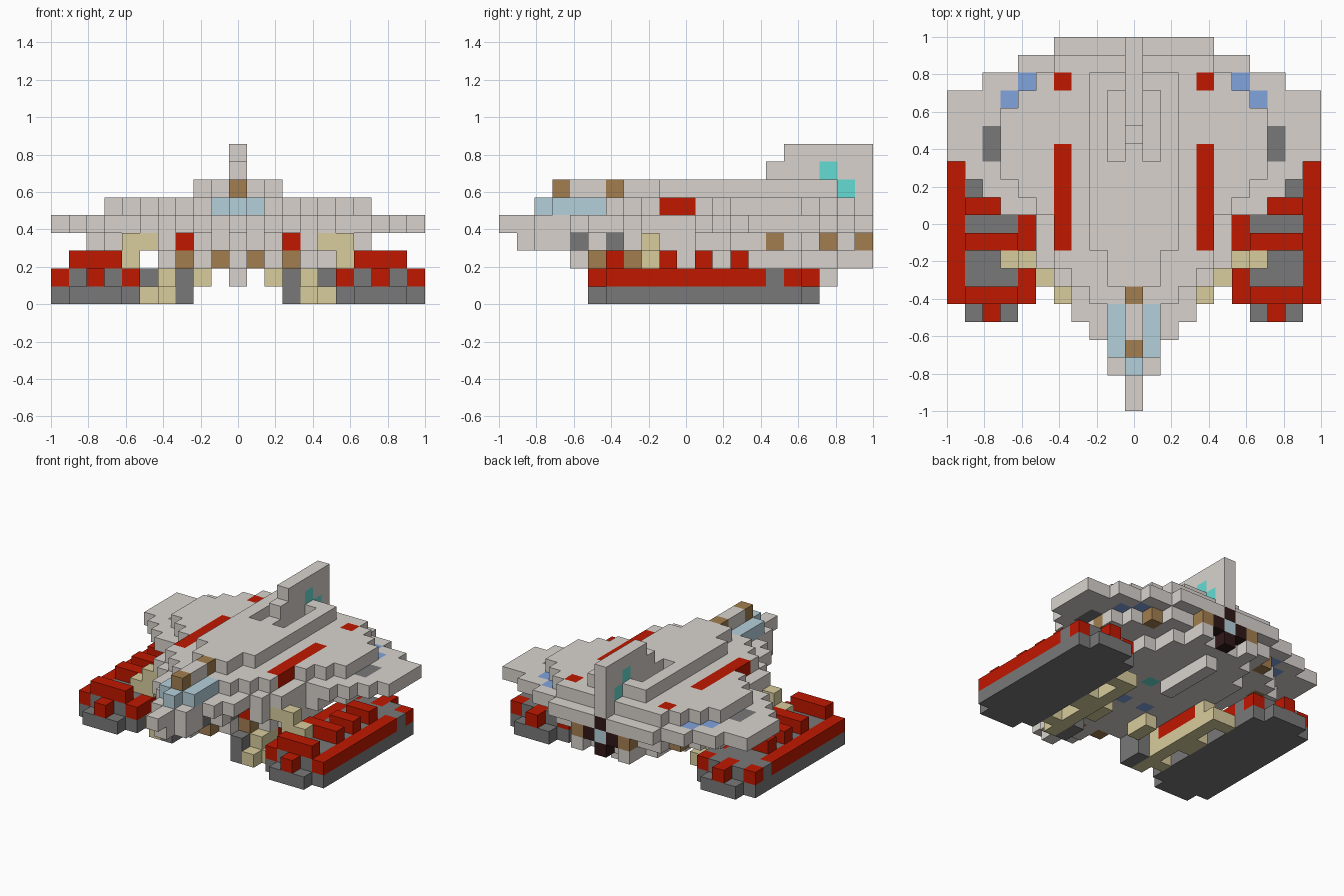
import bpy

cube = bpy.data.objects.get("Cube")
if cube:
    bpy.data.objects.remove(cube)

V = 2 / 21  # edge of one block

COLOURS = {
    "hull_grey": (0.69, 0.65, 0.615),
    "red": (0.53, 0.009, 0.0),
    "dark_grey": (0.19, 0.19, 0.19),
    "tan": (0.69, 0.61, 0.34),
    "brown": (0.36, 0.21, 0.08),
    "glass": (0.46, 0.63, 0.71),
    "blue": (0.22, 0.37, 0.72),
    "teal": (0.13, 0.72, 0.66),
    "engine_black": (0.03, 0.009, 0.009),
}
materials = {}
for name, rgb in COLOURS.items():
    mat = bpy.data.materials.new(name)
    mat.use_nodes = True
    mat.diffuse_color = (*rgb, 1)
    mat.node_tree.nodes["Principled BSDF"].inputs["Base Color"].default_value = (*rgb, 1)
    materials[name] = mat

cells = {}  # (column, row, level) -> (part, colour)


def block(part, colour, cols, rows, levels):
    """Fill an inclusive range of blocks on both sides."""
    for i in range(cols[0], cols[-1] + 1):
        for j in range(rows[0], rows[-1] + 1):
            for k in range(levels[0], levels[-1] + 1):
                cells[i, j, k] = cells[-i, j, k] = (part, colour)


def deck(part, level, first_row, widths):
    """Fill a level; each hex digit is the half width of one row."""
    for n, digit in enumerate(widths):
        block(part, "hull_grey", (0, int(digit, 16)), (first_row + n,), (level,))


# Hull decks, bottom to top
deck("lower_hull", 2, 4, "01234444444443322")
deck("under_hull", 3, 1, "01112246556677776542")
deck("main_deck", 4, 0, "00112334555789AAAA864")
deck("upper_deck", 5, 2, "0111234445677776540")
deck("roof", 6, 3, "000011222222222200")
block("keel", "hull_grey", (0,), (14, 18), (1,))
cells[-8, 14, 3] = cells[-8, 15, 3] = ("under_hull", "hull_grey")
for row in range(9, 13):
    cells[5, row, 2] = ("lower_hull", "hull_grey")

# Roof recesses beside the fin, and notches under the engine
for col in (-1, 1):
    for row in range(14, 18):
        del cells[col, row, 6]
    del cells[col, 20, 2]

# Tail fin
block("tail_fin", "hull_grey", (0,), (19, 20), (5, 6))
block("tail_fin", "hull_grey", (0,), (15, 20), (7,))
block("tail_fin", "hull_grey", (0,), (16, 20), (8,))
block("tail_fin", "teal", (0,), (18,), (7,))
block("tail_fin", "teal", (0,), (19,), (6,))

# Cockpit glass and its brown posts
block("cockpit", "glass", (0, 1), (3, 5), (5,))
block("cockpit", "glass", (0,), (2,), (5,))
for row in (3, 6):
    block("cockpit", "brown", (0,), (row,), (6,))

# Deck markings
block("upper_deck", "red", (4,), (9, 14), (5,))
block("upper_deck", "red", (4,), (18,), (5,))
block("main_deck", "blue", (7,), (17,), (4,))
block("main_deck", "blue", (6,), (18,), (4,))
block("main_deck", "dark_grey", (8,), (14, 15), (4,))

# Hull side details
block("under_hull", "dark_grey", (1,), (4,), (3,))
block("under_hull", "dark_grey", (2,), (6,), (3,))
block("under_hull", "red", (3,), (7,), (3,))
for col, row in ((7, 15), (5, 18), (2, 20)):
    block("under_hull", "brown", (col,), (row,), (3,))
for col, row in ((1, 5), (3, 7)):
    block("lower_hull", "brown", (col,), (row,), (2,))
block("lower_hull", "blue", (1,), (10,), (2,))
block("lower_hull", "teal", (1,), (13,), (2,))

# Rear engine cross
block("engine", "engine_black", (0,), (20,), (2, 4))
block("engine", "engine_black", (1,), (20,), (3,))
block("engine", "glass", (0,), (20,), (3,))

# Tracks
block("track", "dark_grey", (6, 10), (6, 16), (0,))
block("track", "dark_grey", (7, 9), (5, 17), (0,))
block("track", "dark_grey", (7, 9), (6, 16), (1,))
for col in (6, 10):
    block("track", "red", (col,), (6, 14), (1,))
    block("track", "dark_grey", (col,), (15,), (1,))
    block("track", "red", (col,), (16,), (1,))
for row in (5, 16):
    block("track", "red", (8,), (row, row + 1), (1,))
for row, first in ((6, 7), (9, 7), (11, 8), (13, 8)):
    block("track_bars", "red", (first, 9), (row,), (2,))

# Struts joining tracks to hull
block("strut", "tan", (6, 7), (8,), (2,))
block("strut", "tan", (5, 6), (8,), (3,))

# Inner runners: a ladder of rails and rungs
block("runner", "tan", (4,), (6, 14), (0,))
for row in (7, 10, 11, 14):
    block("runner", "tan", (5,), (row,), (0,))
block("runner", "tan", (4,), (7, 13), (1,))
block("runner", "red", (4,), (9, 12), (1,))
block("runner", "dark_grey", (5,), (10, 11), (1,))
block("runner", "dark_grey", (3,), (6, 7), (0, 1))
block("runner", "tan", (2,), (8, 9), (1,))


def face_corners(cell, axis, sign):
    """Corners of one block face, wound outwards."""
    u, w = (axis + 1) % 3, (axis + 2) % 3
    corners = []
    for a, b in ((0, 0), (1, 0), (1, 1), (0, 1))[::sign]:
        corner = list(cell)
        corner[axis] += sign > 0
        corner[u] += a
        corner[w] += b
        corners.append(tuple(corner))
    return corners


def build(part):
    """Make one object from the exposed faces of a part."""
    verts, faces, colours = {}, [], []
    for cell, (owner, colour) in cells.items():
        if owner != part:
            continue
        for axis in range(3):
            for sign in (-1, 1):
                near = list(cell)
                near[axis] += sign
                if tuple(near) in cells:
                    continue
                faces.append([verts.setdefault(c, len(verts))
                              for c in face_corners(cell, axis, sign)])
                colours.append(colour)
    mesh = bpy.data.meshes.new(part)
    mesh.from_pydata([((x - 0.5) * V, y * V - 1, z * V) for x, y, z in verts], [], faces)
    slots = sorted(set(colours))
    for name in slots:
        mesh.materials.append(materials[name])
    for poly, colour in zip(mesh.polygons, colours):
        poly.material_index = slots.index(colour)
    mesh.update()
    bpy.context.collection.objects.link(bpy.data.objects.new(part, mesh))


for part in sorted({owner for owner, _ in cells.values()}):
    build(part)
